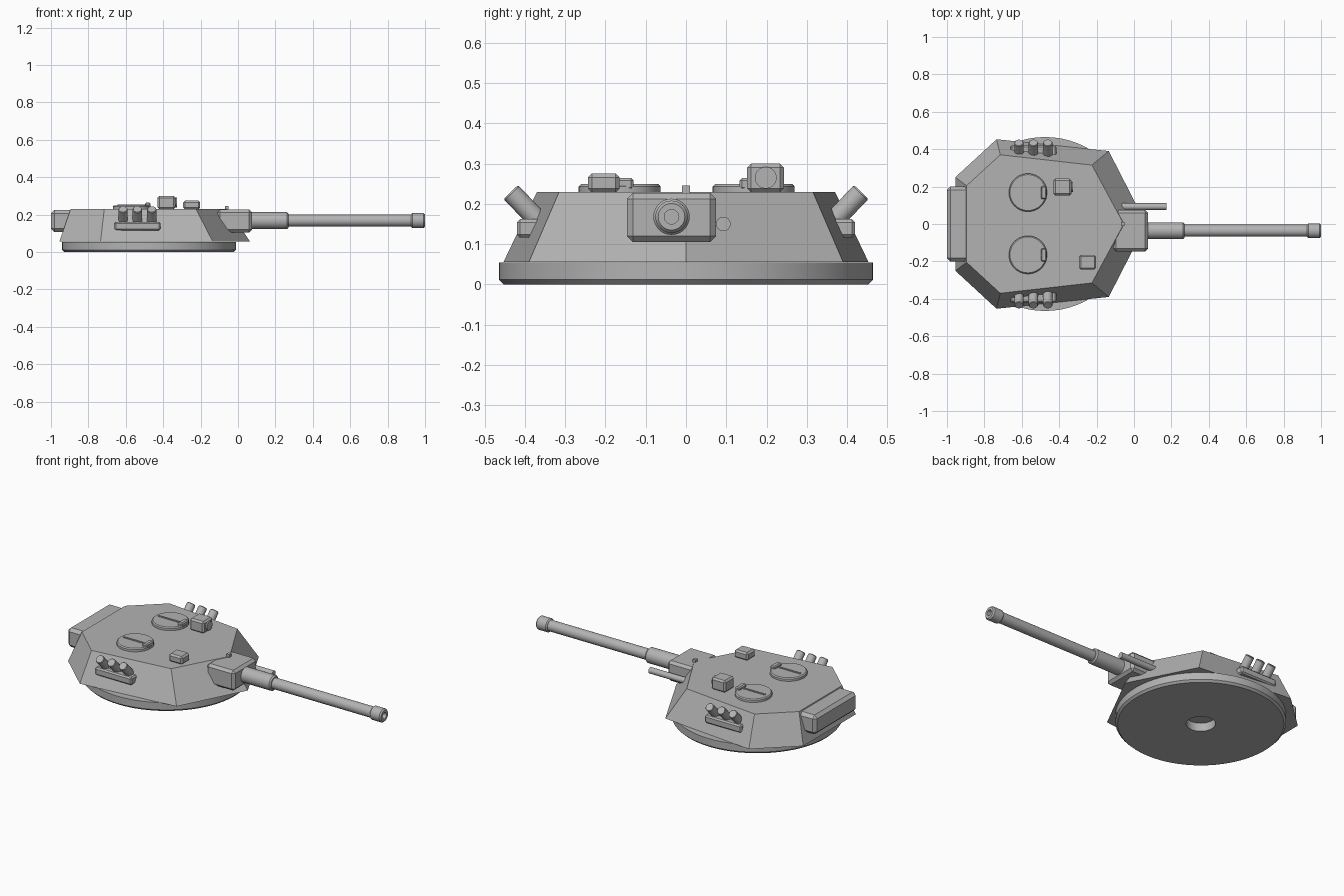
import bpy, bmesh, math
from mathutils import Vector

if "Cube" in bpy.data.objects:
    bpy.data.objects.remove(bpy.data.objects["Cube"])

paint = bpy.data.materials.new("grey_paint")
paint.use_nodes = True
GREY = (0.45, 0.45, 0.45, 1)
paint.diffuse_color = GREY
paint.node_tree.nodes["Principled BSDF"].inputs["Base Color"].default_value = GREY


def finish(bm, name, smooth=False):
    """Turn a bmesh into a painted object."""
    bmesh.ops.recalc_face_normals(bm, faces=bm.faces)
    mesh = bpy.data.meshes.new(name)
    bm.to_mesh(mesh)
    bm.free()
    mesh.materials.append(paint)
    ob = bpy.data.objects.new(name, mesh)
    bpy.context.collection.objects.link(ob)
    if smooth:
        bpy.ops.object.select_all(action="DESELECT")
        ob.select_set(True)
        bpy.context.view_layer.objects.active = ob
        bpy.ops.object.shade_smooth_by_angle(angle=math.radians(30))
    return ob


def box(name, low, high, bevel=0.01):
    """Chamfered box between two corners."""
    low, high = Vector(low), Vector(high)
    bm = bmesh.new()
    bmesh.ops.create_cube(bm, size=1)
    for v in bm.verts:
        v.co = (low + high) / 2 + v.co * (high - low)
    if bevel:
        bmesh.ops.bevel(bm, geom=bm.edges[:], offset=bevel, segments=1, affect="EDGES")
    return finish(bm, name)


def lathe(name, profile, origin, axis, sides=32):
    """Revolve (radius, distance) points about an axis."""
    bm = bmesh.new()
    turn = Vector((0, 0, 1)).rotation_difference(Vector(axis))
    rings = []
    for r, h in profile:
        count = sides if r > 0 else 1
        rings.append([bm.verts.new(Vector(origin) + turn @ Vector(
            (r * math.cos(math.tau * i / sides), r * math.sin(math.tau * i / sides), h)))
            for i in range(count)])
    for a, b in zip(rings, rings[1:]):
        for i in range(sides):
            j = (i + 1) % sides
            quad = [a[i % len(a)], a[j % len(a)], b[j % len(b)], b[i % len(b)]]
            bm.faces.new(list(dict.fromkeys(quad)))
    return finish(bm, name, True)


# Turret ring with a recess in its underside
lathe("turret_ring", [(0, 0.05), (0.08, 0.05), (0.08, 0), (0.453, 0), (0.465, 0.012),
                      (0.465, 0.055), (0, 0.055)], (-0.475, 0, 0), (0, 0, 1), 64)

# Faceted armour body: half outlines mirrored across the centre line
def outline(half, z):
    mirrored = [(x, -y) for x, y in reversed(half) if y > 0]
    return [(x, y, z) for x, y in half + mirrored]

base = outline([(0.065, 0), (-0.135, 0.39), (-0.735, 0.453), (-0.955, 0.25)], 0.056)
roof = outline([(-0.055, 0), (-0.225, 0.315), (-0.715, 0.37), (-0.895, 0.205)], 0.23)
bm = bmesh.new()
lower, upper = [[bm.verts.new(p) for p in loop] for loop in (base, roof)]
bm.faces.new(lower)
bm.faces.new(upper)
for i in range(len(lower)):
    j = (i + 1) % len(lower)
    bm.faces.new([lower[i], lower[j], upper[j], upper[i]])
finish(bm, "armour_body")

# Rear stowage box and gun mantlet
box("rear_stowage_box", (-1, -0.2, 0.108), (-0.85, 0.2, 0.224), 0.018)
box("gun_mantlet", (-0.11, -0.147, 0.105), (0.075, 0.075, 0.227), 0.015)

# Main gun, built along +x
GUN = (0, -0.036, 0.168)
FORWARD = (1, 0, 0)
lathe("gun_sleeve", [(0, 0.05), (0.045, 0.05), (0.045, 0.262), (0.038, 0.27), (0, 0.27)],
      GUN, FORWARD)
lathe("gun_barrel", [(0, 0.25), (0.032, 0.25), (0.032, 0.93), (0, 0.93)], GUN, FORWARD)
lathe("muzzle", [(0, 0.925), (0.033, 0.925), (0.04, 0.932), (0.04, 0.992), (0.033, 1),
                 (0.018, 1), (0.018, 0.96), (0, 0.96)], GUN, FORWARD)
lathe("side_gun", [(0, -0.08), (0.018, -0.08), (0.018, 0.173), (0, 0.173)],
      (0, 0.093, 0.15), FORWARD, 16)

# Roof hatches with hinge and grab bar
for side, y in (("left", 0.168), ("right", -0.165)):
    lathe(side + "_hatch", [(0, 0.225), (0.102, 0.225), (0.102, 0.243), (0.096, 0.249),
                            (0, 0.249)], (-0.567, y, 0), (0, 0, 1), 40)
    box(side + "_hatch_hinge", (-0.498, y - 0.035, 0.235), (-0.467, y + 0.035, 0.264), 0.006)
    box(side + "_hatch_bar", (-0.645, y - 0.005, 0.245), (-0.49, y + 0.005, 0.254), 0)

# Roof sights
box("tall_sight", (-0.43, 0.152, 0.228), (-0.335, 0.243, 0.3))
lathe("sight_lens", [(0, 0), (0.027, 0), (0.027, 0.008), (0, 0.008)],
      (-0.335, 0.198, 0.265), FORWARD, 24)
box("low_sight", (-0.293, -0.244, 0.228), (-0.202, -0.165, 0.276))
box("front_bead", (-0.07, -0.01, 0.225), (-0.05, 0.01, 0.245), 0)

# Smoke launchers on both flanks
for side, s in (("left", 1), ("right", -1)):
    ys = sorted((s * 0.345, s * 0.42))
    box(side + "_launcher_rack", (-0.66, ys[0], 0.116), (-0.415, ys[1], 0.162), 0.008)
    for n in range(3):
        lathe(f"{side}_launcher_tube_{n + 1}",
              [(0, -0.02), (0.025, -0.02), (0.025, 0.07), (0.022, 0.074), (0, 0.074)],
              (-0.615 + n * 0.077, s * 0.384, 0.176), (0, s * 0.69, 0.72), 20)
